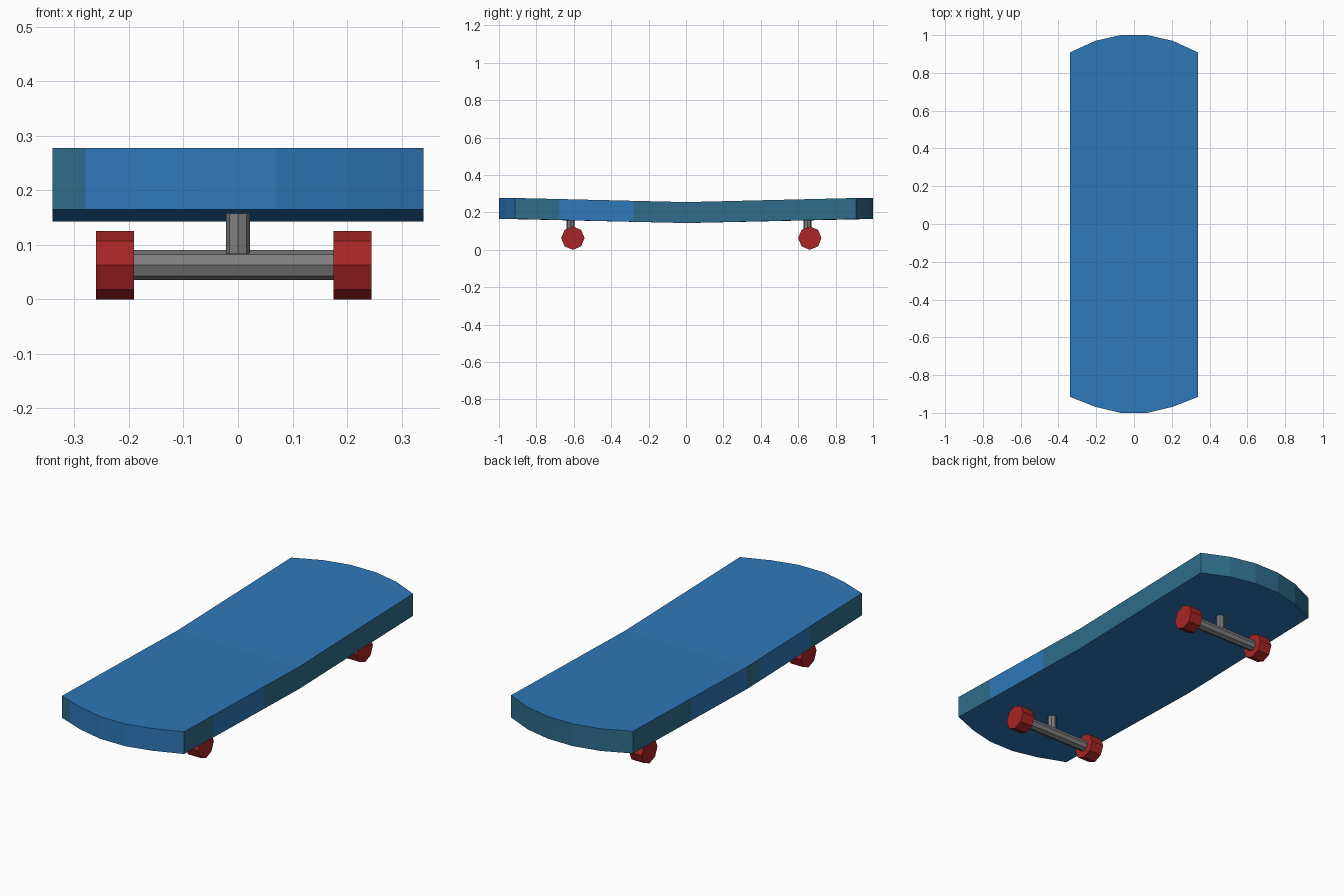
import bpy, bmesh, math
from mathutils import Matrix

if "Cube" in bpy.data.objects:
    bpy.data.objects.remove(bpy.data.objects["Cube"])


def material(name, srgb):
    m = bpy.data.materials.new(name)
    lin = [((c / 255 + 0.055) / 1.055) ** 2.4 for c in srgb]
    m.diffuse_color = (*lin, 1)
    m.use_nodes = True
    m.node_tree.nodes["Principled BSDF"].inputs["Base Color"].default_value = m.diffuse_color
    return m


BLUE = material("deck blue", (46, 120, 185))
TEAL = material("edge teal", (46, 109, 139))
RED = material("wheel red", (168, 36, 38))
GREY = material("truck grey", (128, 127, 127))


def finish(name, bm, mats):
    bmesh.ops.recalc_face_normals(bm, faces=bm.faces[:])
    me = bpy.data.meshes.new(name)
    bm.to_mesh(me)
    bm.free()
    for m in mats:
        me.materials.append(m)
    ob = bpy.data.objects.new(name, me)
    bpy.context.collection.objects.link(ob)
    return ob


def octagon_bar(name, axis, center, radius, length, mat):
    """Eight-sided bar with corners pointing along the cross axes."""
    bm = bmesh.new()
    bmesh.ops.create_cone(bm, cap_ends=True, segments=8, radius1=radius,
                          radius2=radius, depth=length)
    rot = Matrix.Rotation(math.pi / 2, 4, 'Y') if axis == 'X' else Matrix()
    bm.transform(Matrix.Translation(center) @ rot)
    return finish(name, bm, [mat])


# deck outline: right side going back, back arc, left side going forward, front arc
back = [(0.34, 0.908), (0.204, 0.97), (0.07, 1.0),
        (-0.07, 1.0), (-0.204, 0.97), (-0.34, 0.908)]
front = [(-0.34, -0.915), (-0.28, -0.938), (-0.204, -0.968), (-0.07, -1.0),
         (0.07, -1.0), (0.204, -0.968), (0.34, -0.915)]
right_breaks = [(0.34, y) for y in (-0.68, -0.28, 0.0)]
left_breaks = [(-0.34, y) for y in (0.45, 0.0, -0.1, -0.5)]
outline = right_breaks + back + left_breaks + front


def edge_is_blue(x, y):
    if y < -0.92:                       # front end, with one teal corner
        return x > -0.28
    if y > 0.908:                       # back end
        return False
    if x > 0:                           # right side patch
        return -0.68 < y < -0.28
    return 0 < y < 0.45 or -0.5 < y < -0.1  # left side patches


# deck, gently bent upwards from the middle to both ends
bm = bmesh.new()
rise = lambda y: 0.022 * min(abs(y) / 0.91, 1)
low = [bm.verts.new((x, y, 0.143 + rise(y))) for x, y in outline]
high = [bm.verts.new((x, y, 0.255 + rise(y))) for x, y in outline]
for ring in (low, high):
    for keep in (lambda v: v.co.y >= 0, lambda v: v.co.y <= 0):
        bm.faces.new([v for v in ring if keep(v)])
for i in range(len(outline)):
    j = (i + 1) % len(outline)
    f = bm.faces.new((low[i], low[j], high[j], high[i]))
    c = f.calc_center_median()
    f.material_index = 0 if edge_is_blue(c.x, c.y) else 1
finish("deck", bm, [BLUE, TEAL])

# trucks: axle, post and two wheels at each end
for end, y in (("front", -0.605), ("back", 0.662)):
    octagon_bar(end + "_axle", 'X', (-0.0075, y, 0.0625), 0.0275, 0.40, GREY)
    octagon_bar(end + "_post", 'Z', (0, y - 0.012, 0.122), 0.022, 0.076, GREY)
    for side, x in (("left", -0.2255), ("right", 0.21)):
        octagon_bar(f"{end}_{side}_wheel", 'X', (x, y, 0.0625), 0.0625, 0.07, RED)
